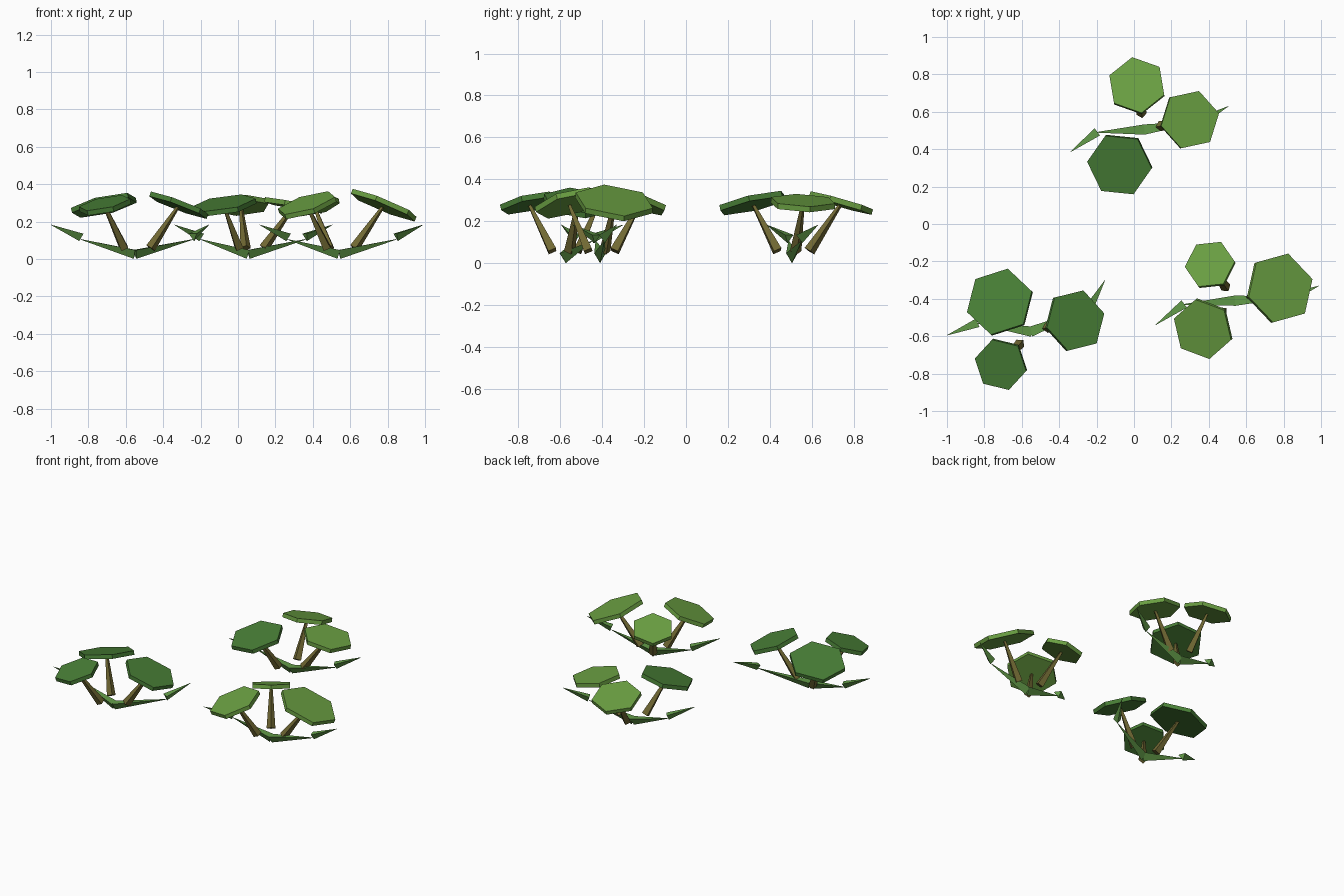
import bpy
from math import cos, sin, radians, hypot
from mathutils import Matrix, Vector

cube = bpy.data.objects.get("Cube")
if cube:
    bpy.data.objects.remove(cube)


def material(name, srgb):
    color = [(c / 255) ** 2.2 for c in srgb] + [1]
    mat = bpy.data.materials.new(name)
    mat.use_nodes = True
    mat.diffuse_color = color
    mat.node_tree.nodes["Principled BSDF"].inputs["Base Color"].default_value = color
    return mat


LIGHT = material("light green", (106, 158, 68))
DARK = material("dark green", (74, 126, 57))
BLADE = material("blade green", (99, 154, 74))
STEM = material("olive brown", (112, 104, 54))


def frame(axis, side_hint):
    """Rotation whose z follows axis and whose x leans towards side_hint."""
    z = Vector(axis).normalized()
    y = z.cross(Vector(side_hint)).normalized()
    return Matrix((y.cross(z), y, z)).transposed().to_4x4()


def spike(name, start, end, r1, r2, sides, mat, hint):
    """Tapered prism from start to end with a corner facing hint."""
    start, end = Vector(start), Vector(end)
    axis = end - start
    bpy.ops.mesh.primitive_cone_add(vertices=sides, radius1=r1, radius2=r2,
                                    depth=axis.length)
    obj = bpy.context.object
    # Turn the first corner (local +y) onto the hint side
    obj.data.transform(Matrix.Rotation(radians(-90), 4, "Z"))
    obj.matrix_world = Matrix.Translation((start + end) / 2) @ frame(axis, hint)
    obj.name = name
    obj.data.materials.append(mat)
    return obj


# Each clump: centre, pads (x, y, radius, tilt, colour), arms (elbow, tip)
CLUMPS = {
    "back": ((.055, .505),
             [(.015, .743, .157, 16, LIGHT), (.300, .558, .161, 11, LIGHT),
              (-.078, .315, .175, 15, DARK)],
             [((-.20, .49), (-.34, .385)), ((.36, .55), (.505, .63))]),
    "right": ((-.55, -.575),
              [(-.72, -.415, .184, 17, DARK), (-.312, -.516, .169, 21, DARK),
               (-.714, -.753, .143, 17, DARK)],
              [((-.84, -.53), (-1.0, -.595)), ((-.24, -.45), (-.155, -.30))]),
    "left": ((.54, -.41),
             [(.405, -.215, .136, 20, LIGHT), (.784, -.342, .192, 23, LIGHT),
              (.366, -.563, .166, 22, LIGHT)],
             [((.265, -.43), (.115, -.54)), ((.845, -.39), (.99, -.33))]),
}

for name, ((cx, cy), pads, arms) in CLUMPS.items():
    for i, (px, py, radius, tilt, mat) in enumerate(pads, 1):
        dist = hypot(px - cx, py - cy)
        dx, dy = (px - cx) / dist, (py - cy) / dist
        t = radians(tilt)
        normal = Vector((dx * sin(t), dy * sin(t), cos(t)))
        top = Vector((px, py, .300))

        # Six-sided leaf pad, tipped outwards
        spike(f"{name}_leaf_pad_{i}", top - normal * .027, top,
              radius, radius, 6, mat, (dx, dy, 0))

        # Stem, thick at the foot
        foot = (cx + dx * .085, cy + dy * .085, .058)
        spike(f"{name}_stem_{i}", foot, top - normal * .02,
              .028, .009, 4, STEM, (0, 0, 1))

    for i, (elbow, tip) in enumerate(arms, 1):
        # Ground blade: a long arm, then a bent pointed tip
        spike(f"{name}_blade_arm_{i}", (cx, cy, .032), (*elbow, .105),
              .032, .002, 3, BLADE, (0, 0, -1))
        spike(f"{name}_blade_tip_{i}", (*elbow, .122), (*tip, .183),
              .028, .001, 3, BLADE, (0, 0, -1))
